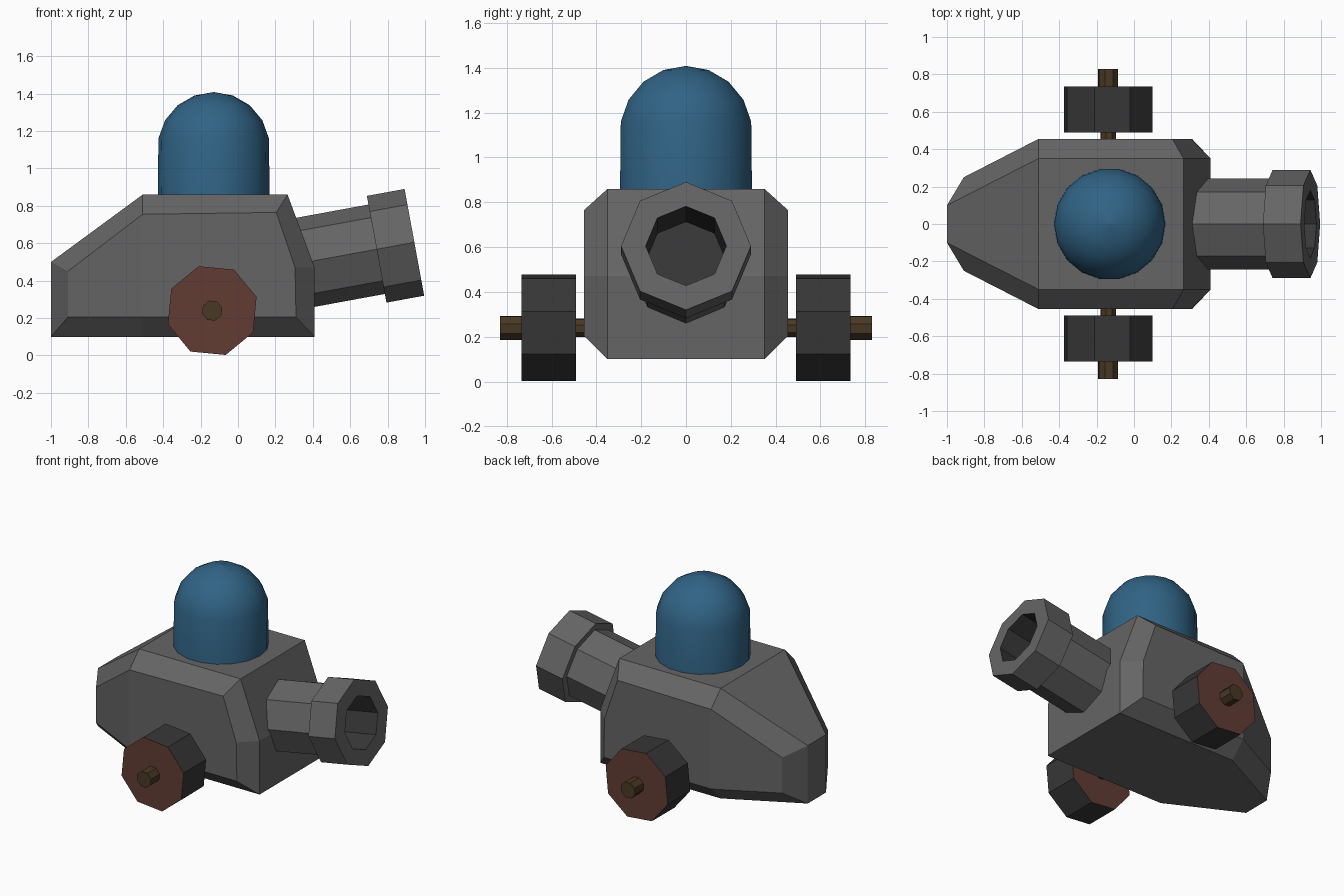
import bpy, bmesh, math
from mathutils import Vector

if "Cube" in bpy.data.objects:
    bpy.data.objects.remove(bpy.data.objects["Cube"])


def material(name, rgb):
    m = bpy.data.materials.new(name)
    m.diffuse_color = (*rgb, 1)
    m.use_nodes = True
    m.node_tree.nodes["Principled BSDF"].inputs["Base Color"].default_value = m.diffuse_color
    return m


GREY = material("hull grey", (0.13, 0.13, 0.13))
DARK = material("dark grey", (0.038, 0.038, 0.038))
BLUE = material("dome blue", (0.03, 0.125, 0.235))
RED = material("wheel red brown", (0.12, 0.045, 0.034))
BROWN = material("axle brown", (0.065, 0.04, 0.017))


def make_object(name, bm, mats):
    bmesh.ops.recalc_face_normals(bm, faces=bm.faces)
    mesh = bpy.data.meshes.new(name)
    bm.to_mesh(mesh)
    bm.free()
    for m in mats:
        mesh.materials.append(m)
    ob = bpy.data.objects.new(name, mesh)
    bpy.context.collection.objects.link(ob)
    return ob


def lathe(name, origin, axis, ref, profile, sides, mats, phase=0.0, dark_from=None):
    """Turn (distance along axis, radius) points around an axis, both ends capped."""
    origin, axis, u = Vector(origin), Vector(axis).normalized(), Vector(ref).normalized()
    v = axis.cross(u)
    bm = bmesh.new()
    rings = []
    for t, r in profile:
        ring = []
        for i in range(sides):
            a = phase + math.tau * i / sides
            ring.append(bm.verts.new(origin + axis * t + (u * math.cos(a) + v * math.sin(a)) * r))
        rings.append(ring)
    for k in range(len(rings) - 1):
        for i in range(sides):
            j = (i + 1) % sides
            f = bm.faces.new((rings[k][i], rings[k][j], rings[k + 1][j], rings[k + 1][i]))
            if dark_from is not None and k >= dark_from:
                f.material_index = 1
    bm.faces.new(rings[0])
    end = bm.faces.new(rings[-1])
    if dark_from is not None:
        end.material_index = 1
    return make_object(name, bm, mats)


# Hull: inner profile (x, half width, z) and the chamfered outer side profile
inner = [(-1, .10, .10), (-1, .10, .50), (-.51, .35, .86), (.265, .35, .86),
         (.41, .35, .47), (.41, .35, .10), (-.51, .35, .10)]
outer = [(-.91, .25, .205), (-.91, .25, .45), (-.51, .455, .755), (.205, .455, .765),
         (.305, .455, .47), (.31, .455, .205), (-.51, .455, .205)]
bm = bmesh.new()
loops = [[bm.verts.new((x, s * y, z)) for x, y, z in pts]
         for pts, s in ((outer, -1), (inner, -1), (inner, 1), (outer, 1))]
for a, b in zip(loops, loops[1:]):
    for i in range(7):
        j = (i + 1) % 7
        bm.faces.new((a[i], a[j], b[j], b[i]))
for loop in (loops[0], loops[3]):
    bm.faces.new([loop[i] for i in (0, 1, 2, 6)])
    bm.faces.new([loop[i] for i in (2, 3, 4, 5, 6)])
make_object("hull", bm, [GREY])

# Dome: straight wall below a rounded cap
R = 0.30
arc = [(1.108 + R * math.cos(math.radians(a)), R * math.sin(math.radians(a)))
       for a in (80, 60, 40, 20, 0.5)]
dome = lathe("dome", (-.13, 0, 0), (0, 0, 1), (1, 0, 0), [(.75, R)] + arc, 18, [BLUE])
for p in dome.data.polygons:
    p.use_smooth = len(p.vertices) == 4

# Barrel: tilted octagonal tube with a collar and a dark bore
tilt = math.radians(10.4)
lathe("barrel", (.943, 0, .605), (math.cos(tilt), 0, math.sin(tilt)),
      (-math.sin(tilt), 0, math.cos(tilt)),
      [(-.76, .243), (-.205, .243), (-.205, .29), (0, .29), (0, .18), (-.38, .18)],
      8, [GREY, DARK], dark_from=4)

# Wheels with red-brown sides, and the axle with thicker hub ends
for side, s in (("right", -1), ("left", 1)):
    phase = -s * math.radians(17)
    wheel = lathe(side + "_wheel", (-.138, 0, .24), (0, s, 0), (1, 0, 0),
                  [(.49, .248), (.735, .248)], 8, [DARK, RED], phase=phase)
    for p in wheel.data.polygons:
        p.material_index = 1 if abs(p.normal.y) > .9 else 0
    lathe(side + "_axle", (-.138, 0, .24), (0, s, 0), (1, 0, 0),
          [(.40, .043), (.60, .043), (.60, .056), (.83, .056)], 8, [BROWN], phase=phase)
